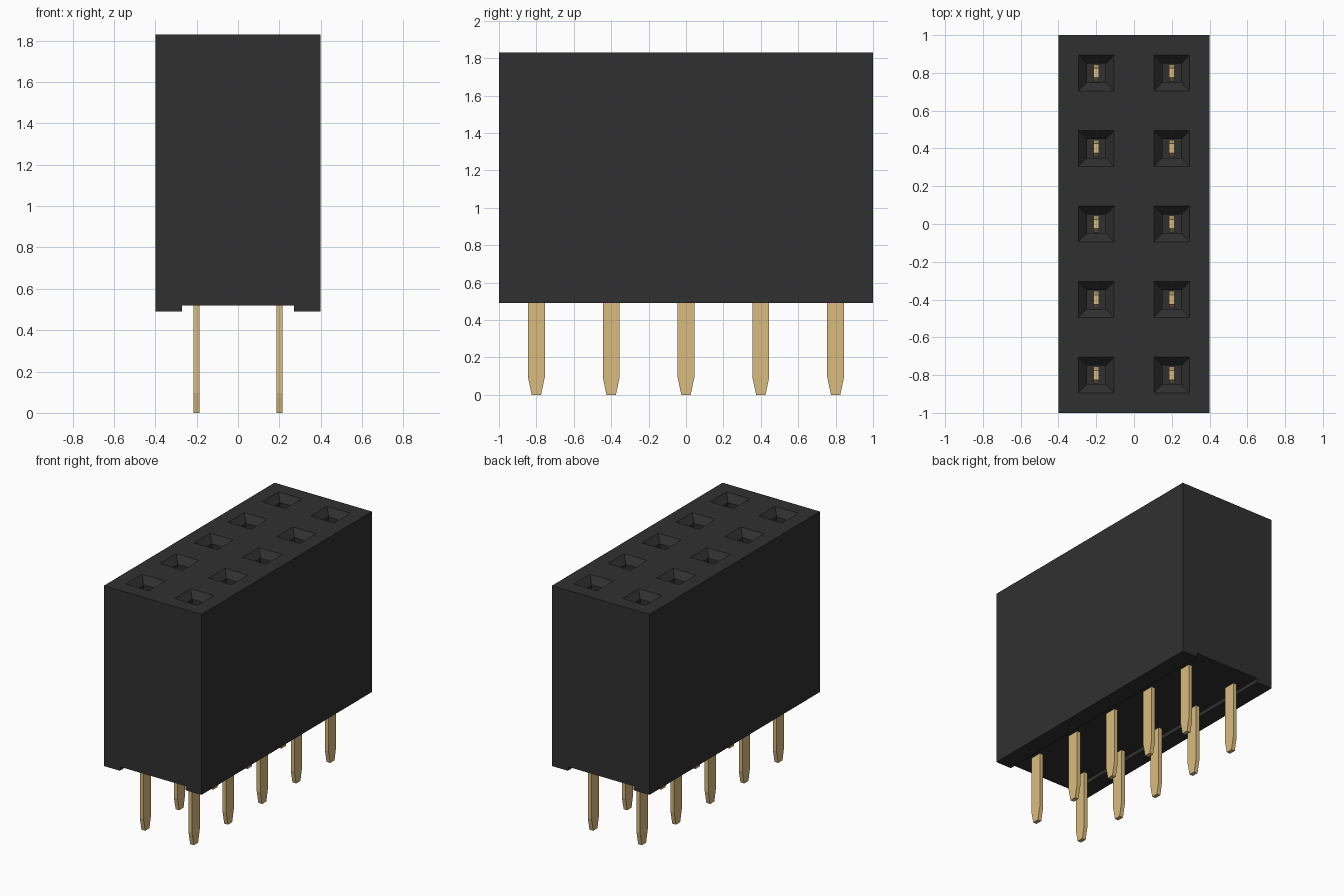
import bpy, bmesh

if "Cube" in bpy.data.objects:
    bpy.data.objects.remove(bpy.data.objects["Cube"])

SPOTS = [(x, y * 0.4) for x in (-0.2, 0.2) for y in range(-2, 3)]


def material(name, rgb):
    m = bpy.data.materials.new(name)
    m.diffuse_color = (*rgb, 1)
    m.use_nodes = True
    m.node_tree.nodes["Principled BSDF"].inputs["Base Color"].default_value = m.diffuse_color
    return m


def make_object(name, bm, mat=None):
    bmesh.ops.recalc_face_normals(bm, faces=bm.faces)
    me = bpy.data.meshes.new(name)
    bm.to_mesh(me)
    bm.free()
    ob = bpy.data.objects.new(name, me)
    bpy.context.collection.objects.link(ob)
    if mat:
        me.materials.append(mat)
    return ob


def loft(bm, rings):
    """Join equal-length loops of points and cap both ends."""
    loops = [[bm.verts.new(p) for p in r] for r in rings]
    n = len(loops[0])
    for a, b in zip(loops, loops[1:]):
        for i in range(n):
            j = (i + 1) % n
            bm.faces.new((a[i], a[j], b[j], b[i]))
    bm.faces.new(loops[0])
    bm.faces.new(loops[-1])


def rect(cx, cy, hx, hy, z):
    return [(cx - hx, cy - hy, z), (cx + hx, cy - hy, z),
            (cx + hx, cy + hy, z), (cx - hx, cy + hy, z)]


black = material("black_plastic", (0.03, 0.03, 0.03))
gold = material("gold_metal", (0.70, 0.50, 0.21))

# Housing: block profile with a shallow channel underneath
profile = [(-0.4, 0.49), (-0.27, 0.49), (-0.27, 0.52), (0.27, 0.52),
           (0.27, 0.49), (0.4, 0.49), (0.4, 1.83), (-0.4, 1.83)]
bm = bmesh.new()
loft(bm, [[(x, y, z) for x, z in profile] for y in (-1, 1)])
housing = make_object("housing", bm, black)

# Socket cutter: funnel mouths leading into square shafts
bm = bmesh.new()
for x, y in SPOTS:
    loft(bm, [rect(x, y, h, h, z) for h, z in
              ((0.095, 1.9), (0.095, 1.83), (0.05, 1.78), (0.05, 1.0))])
cutter = make_object("socket_cutter", bm, black)
cutter.hide_render = True
cutter.hide_set(True)
mod = housing.modifiers.new("sockets", "BOOLEAN")
mod.operation = "DIFFERENCE"
mod.solver = "EXACT"
mod.object = cutter

# Pins: flat blades tapered at both ends
for i, (x, y) in enumerate(SPOTS):
    bm = bmesh.new()
    loft(bm, [rect(x, y, 0.015, h, z) for h, z in
              ((0.025, 0), (0.045, 0.095), (0.045, 1.1), (0.025, 1.2))])
    make_object(f"pin_{i + 1}", bm, gold)
